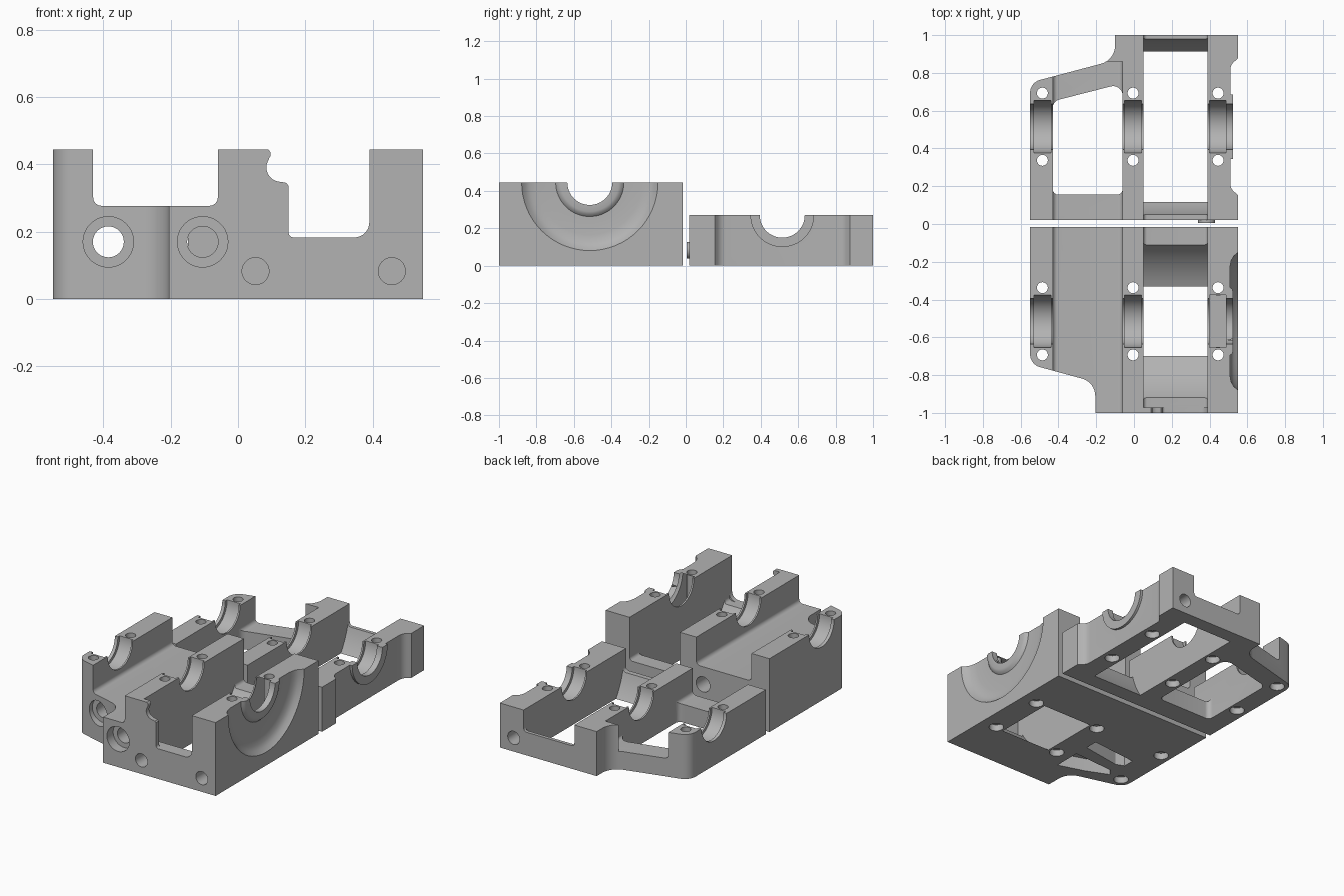
import bpy, bmesh, math

if "Cube" in bpy.data.objects:
    bpy.data.objects.remove(bpy.data.objects["Cube"])

grey = bpy.data.materials.new("machined grey")
grey.diffuse_color = (0.45, 0.45, 0.45, 1)
grey.use_nodes = True
grey.node_tree.nodes["Principled BSDF"].inputs["Base Color"].default_value = grey.diffuse_color


def prism(name, pts, axis, lo, hi):
    """Extrude a 2D polygon along an axis: x takes (y,z), y takes (x,z), z takes (x,y)."""
    def place(p, d):
        return {"x": (d, p[0], p[1]), "y": (p[0], d, p[1]), "z": (p[0], p[1], d)}[axis]
    bm = bmesh.new()
    n = len(pts)
    a = [bm.verts.new(place(p, lo)) for p in pts]
    b = [bm.verts.new(place(p, hi)) for p in pts]
    bm.faces.new(a)
    bm.faces.new(b[::-1])
    for i in range(n):
        j = (i + 1) % n
        bm.faces.new((a[i], b[i], b[j], a[j]))
    return finish(name, bm)


def lathe(name, profile, cy, cz, n=64):
    """Revolve (radius, x) points about a shaft parallel to x."""
    bm = bmesh.new()
    rings = []
    for r, x in profile:
        rings.append([bm.verts.new((x, cy + r * math.cos(2 * math.pi * i / n),
                                    cz + r * math.sin(2 * math.pi * i / n))) for i in range(n)])
    for p, q in zip(rings, rings[1:]):
        for i in range(n):
            j = (i + 1) % n
            bm.faces.new((p[i], p[j], q[j], q[i]))
    bm.faces.new(rings[0])
    bm.faces.new(rings[-1])
    return finish(name, bm)


def finish(name, bm):
    bmesh.ops.recalc_face_normals(bm, faces=bm.faces)
    me = bpy.data.meshes.new(name)
    bm.to_mesh(me)
    bm.free()
    ob = bpy.data.objects.new(name, me)
    bpy.context.collection.objects.link(ob)
    me.materials.append(grey)
    return ob


def combine(body, tool, op="DIFFERENCE"):
    bpy.context.view_layer.objects.active = body
    m = body.modifiers.new("combine", "BOOLEAN")
    m.object, m.operation, m.solver = tool, op, "EXACT"
    bpy.ops.object.modifier_apply(modifier=m.name)
    bpy.data.objects.remove(tool, do_unlink=True)


def arc(cx, cy, r, a0, a1, n=8):
    return [(cx + r * math.cos(math.radians(a0 + (a1 - a0) * i / n)),
             cy + r * math.sin(math.radians(a0 + (a1 - a0) * i / n))) for i in range(n + 1)]


def circle(cx, cy, r, n=40):
    return arc(cx, cy, r, 0, 360, n)[:-1]


def rect(x0, x1, y0, y1):
    return [(x0, y0), (x1, y0), (x1, y1), (x0, y1)]


def channel(x0, x1, z, r):
    """Open-topped slot section with rounded floor corners."""
    return arc(x0 + r, z + r, r, 180, 270) + arc(x1 - r, z + r, r, 270, 360) + [(x1, 0.7), (x0, 0.7)]


def bearing_cuts(body, cy, cz):
    """Shaft bore, wider bearing seats and the bolt holes beside them."""
    combine(body, prism("bore", circle(cy, cz, 0.12, 64), "x", -0.7, 0.7))
    for x0, x1 in ((-0.53, -0.44), (-0.05, 0.04), (0.40, 0.488)):
        combine(body, prism("seat", circle(cy, cz, 0.138, 64), "x", x0, x1))
    for x in (-0.485, -0.005, 0.445):
        for dy in (-0.178, 0.178):
            combine(body, prism("bolt", circle(x, cy + dy, 0.029, 24), "z", -0.1, 0.6))
            combine(body, prism("bolt_head", circle(x, cy + dy, 0.042, 24), "z", -0.1, 0.04))


def smooth(body):
    bpy.ops.object.select_all(action="DESELECT")
    body.select_set(True)
    bpy.context.view_layer.objects.active = body
    bpy.ops.object.shade_smooth_by_angle(angle=math.radians(30))


# ---- lower housing ----
CY, TOP = -0.515, 0.445
outline = ([(0.55, -1), (0.55, -0.015), (-0.55, -0.015)] + arc(-0.48, -0.69, 0.07, 180, 255)
           + arc(-0.30, -0.91, 0.095, 75, 0) + [(-0.205, -1)])
lower = prism("lower_housing", outline, "z", 0, TOP)
# side recess with a raised ring around the shaft
combine(lower, lathe("recess", [(0.0005, 0.525), (0.155, 0.525), (0.17, 0.52), (0.182, 0.507), (0.28, 0.507),
                                (0.32, 0.514), (0.345, 0.528), (0.365, 0.551), (0.365, 0.6), (0.0005, 0.6)], CY, TOP))
# left channel, right channel and its front mouth
combine(lower, prism("left_slot", channel(-0.43, -0.06, 0.277, 0.025), "y", -1.2, 0.2))
combine(lower, prism("right_slot", channel(0.05, 0.39, 0.183, 0.02), "y", -0.972, 0.2))
mouth = ([(0.15, 0.2)] + arc(0.165, 0.198, 0.015, 180, 270, 4) + arc(0.345, 0.228, 0.045, 270, 360)
         + [(0.39, 0.6), (0.09, 0.6), (0.09, 0.446)] + arc(0.08, 0.43, 0.017, 60, -40, 5)
         + arc(0.128, 0.392, 0.044, 170, 270, 8) + [(0.143, 0.345), (0.15, 0.337)])
combine(lower, prism("mouth", mouth, "y", -1.1, -0.96))
# round clearance that breaks through the floor
combine(lower, prism("clearance", [(max(y, -0.972), z) for y, z in arc(CY, TOP, 0.482, 180, 360, 48)]
                     + [(-0.033, 0.6), (-0.972, 0.6)], "x", 0.05, 0.39))
bearing_cuts(lower, CY, TOP)
# long holes with counterbores, and blind holes in the front
for x, y0 in ((-0.385, -0.74), (-0.105, -0.94)):
    combine(lower, prism("long_hole", circle(x, 0.17, 0.046), "y", -1.2, 0.2))
    combine(lower, prism("counterbore", circle(x, 0.17, 0.075), "y", -1.2, y0))
for x in (0.052, 0.457):
    combine(lower, prism("blind_hole", circle(x, 0.083, 0.04), "y", -1.2, -0.90))
# lightening pockets underneath
for pts in ([(-0.10, -0.46), (-0.40, -0.49), (-0.40, -0.56), (-0.35, -0.58), (-0.10, -0.54)],
            [(-0.10, -0.63), (-0.37, -0.65), (-0.40, -0.69), (-0.26, -0.75), (-0.10, -0.80)]):
    combine(lower, prism("pocket", pts, "z", -0.1, 0.08))
smooth(lower)

# ---- upper cap ----
CY, TOP = 0.515, 0.27
outline = ([(0.55, 1), (-0.10, 1)] + arc(-0.20, 0.945, 0.10, 0, -75)
           + arc(-0.48, 0.695, 0.07, 105, 180) + [(-0.55, 0.02), (0.55, 0.02)])
cap = prism("bearing_cap", outline, "z", 0, TOP)
# scalloped side with a raised ring
scallop = ([(0.6, 0.15), (0.552, 0.152)] + arc(0.57, 0.215, 0.06, 240, 180, 5)
           + arc(0.57, 0.815, 0.06, 180, 120, 5) + [(0.552, 0.878), (0.6, 0.88)])
combine(cap, prism("scallop", scallop, "z", -0.1, 0.6))
combine(cap, prism("ring", arc(CY, TOP, 0.17, 180, 360, 40), "x", 0.48, 0.525), "UNION")
# low cross beams in both bays
combine(cap, prism("left_slot", channel(-0.43, -0.06, 0.11, 0.025), "y", -0.2, 0.86))
combine(cap, prism("right_slot", channel(0.05, 0.39, 0.14, 0.02), "y", -0.2, 1.2))
# through opening in the left bay
window = (arc(-0.40, 0.185, 0.03, 180, 270) + arc(-0.09, 0.185, 0.03, 270, 360)
          + arc(-0.11, 0.68, 0.05, 0, 104) + arc(-0.385, 0.615, 0.045, 104, 180))
combine(cap, prism("window", window, "z", -0.1, 0.6))
# round clearance through the right bay
combine(cap, prism("clearance", arc(CY, TOP, 0.482, 180, 360, 48) + [(0.997, 0.5), (0.033, 0.5)],
                   "x", 0.05, 0.39))
bearing_cuts(cap, CY, TOP)
for x in (0.457,):
    combine(cap, prism("blind_hole", circle(x, 0.083, 0.04), "y", 0.90, 1.2))
# small locating tab on the front of the cap
combine(cap, prism("tab", circle(0.385, 0.083, 0.045), "y", 0.005, 0.04), "UNION")
smooth(cap)
